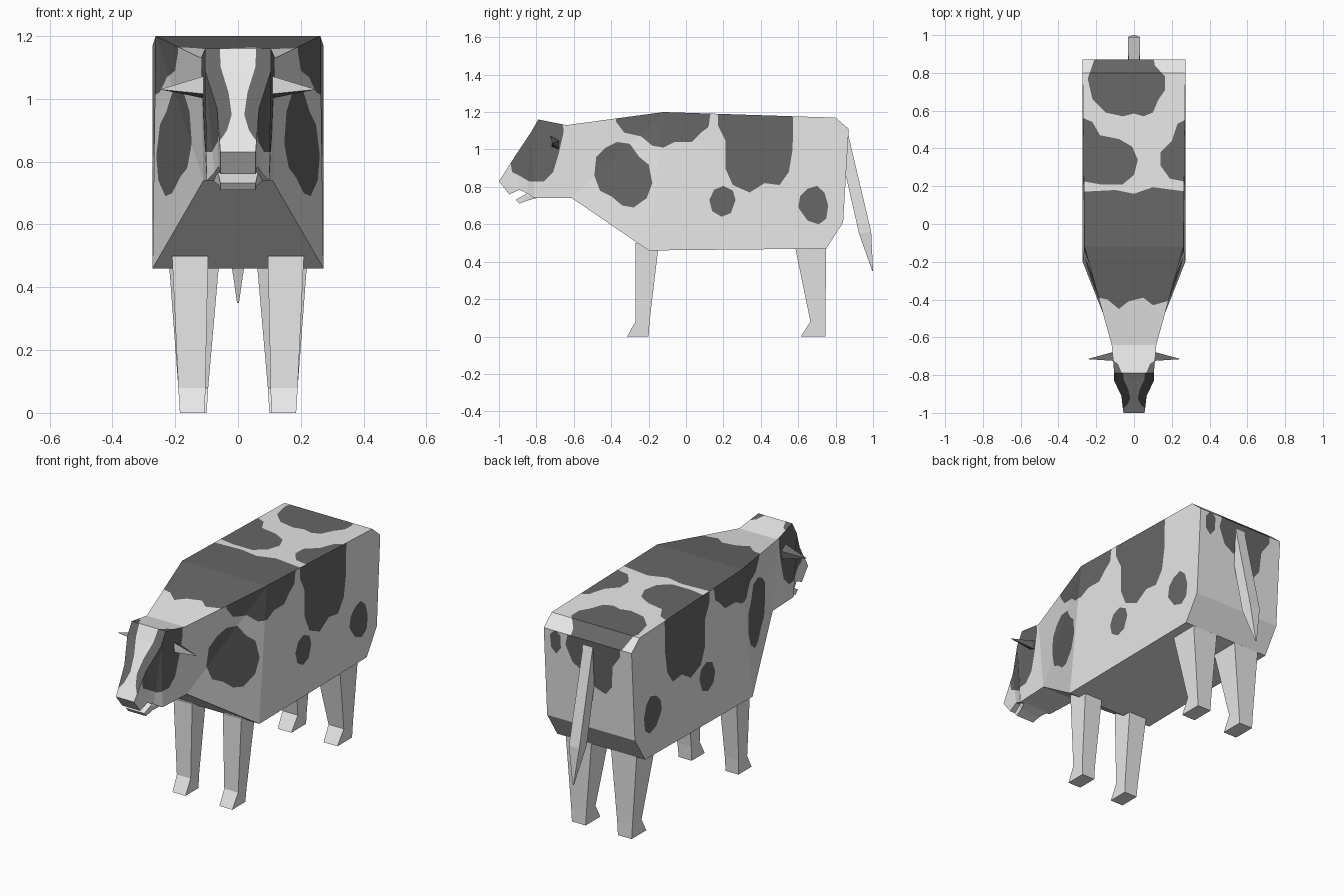
import bpy, bmesh
from mathutils import Vector

if "Cube" in bpy.data.objects:
    bpy.data.objects.remove(bpy.data.objects["Cube"])


def material(name, v):
    m = bpy.data.materials.new(name)
    m.diffuse_color = (v, v, v, 1)
    m.use_nodes = True
    m.node_tree.nodes["Principled BSDF"].inputs["Base Color"].default_value = m.diffuse_color
    return m


WHITE = material("pale hide", 0.8)
DARK = material("dark patch", 0.135)


def loft(rings):
    """Closed skin through rings with equal point counts."""
    bm = bmesh.new()
    loops = [[bm.verts.new(p) for p in r] for r in rings]
    n = len(loops[0])
    for a, b in zip(loops, loops[1:]):
        for i in range(n):
            j = (i + 1) % n
            bm.faces.new((a[i], a[j], b[j], b[i]))
    bm.faces.new(loops[0])
    bm.faces.new(loops[-1])
    bmesh.ops.remove_doubles(bm, verts=bm.verts[:], dist=1e-5)
    bmesh.ops.triangulate(bm, faces=bm.faces[:])
    bmesh.ops.recalc_face_normals(bm, faces=bm.faces[:])
    bm.normal_update()
    return bm


def finish(bm, name):
    me = bpy.data.meshes.new(name)
    bm.to_mesh(me)
    bm.free()
    me.materials.append(WHITE)
    me.materials.append(DARK)
    ob = bpy.data.objects.new(name, me)
    bpy.context.collection.objects.link(ob)
    return ob


def section(ty, tz, tw, by, bz, bw):
    """Four-point cross-section: top edge and bottom edge, half widths."""
    return [(-tw, ty, tz), (tw, ty, tz), (bw, by, bz), (-bw, by, bz)]


def inside(p, poly):
    hit = False
    for a, b in zip(poly, poly[1:] + poly[:1]):
        if (a[1] > p[1]) != (b[1] > p[1]):
            if p[0] < a[0] + (p[1] - a[1]) * (b[0] - a[0]) / (b[1] - a[1]):
                hit = not hit
    return hit


def paint(bm, poly, u, v, facing):
    """Cut a patch outline into the faces that look the given way, colour it."""
    lo = [min(p[k] for p in poly) for k in (0, 1)]
    hi = [max(p[k] for p in poly) for k in (0, 1)]

    def near(f):
        for k, ax in enumerate((u, v)):
            c = [w.co[ax] for w in f.verts]
            if max(c) < lo[k] or min(c) > hi[k]:
                return False
        return facing(f.normal)

    for a, b in zip(poly, poly[1:] + poly[:1]):
        co, no = Vector(), Vector()
        co[u], co[v] = a
        no[u], no[v] = b[1] - a[1], a[0] - b[0]
        faces = [f for f in bm.faces if near(f)]
        geom = set(faces)
        for f in faces:
            geom.update(f.verts)
            geom.update(f.edges)
        bmesh.ops.bisect_plane(bm, geom=list(geom), dist=1e-4,
                               plane_co=co, plane_no=no.normalized())
        bm.normal_update()
    for f in bm.faces:
        if near(f):
            c = f.calc_center_median()
            if inside((c[u], c[v]), poly):
                f.material_index = 1


# body, neck and head in one skin, tail end to nose
body = loft([
    section(0.87, 1.11, 0.272, 0.84, 0.61, 0.272),
    section(0.80, 1.17, 0.272, 0.75, 0.47, 0.272),
    section(-0.12, 1.20, 0.262, -0.20, 0.46, 0.272),
    section(-0.64, 1.13, 0.118, -0.61, 0.74, 0.11),
    section(-0.79, 1.16, 0.105, -0.81, 0.74, 0.10),
    section(-0.83, 1.09, 0.105, -0.85, 0.765, 0.075),
    section(-0.91, 0.97, 0.067, -0.89, 0.785, 0.062),
    section(-1.00, 0.83, 0.056, -0.945, 0.76, 0.056),
])

# patches on both flanks and cheeks (y, z)
flank = [
    [(-.38, 1.25), (-.375, 1.15), (-.33, 1.09), (-.24, 1.07), (-.18, 1.02), (-.12, 1.01),
     (-.06, 1.04), (.03, 1.04), (.08, 1.09), (.12, 1.12), (.14, 1.25)],
    [(.17, 1.25), (.17, 1.13), (.21, 1.05), (.21, .9), (.25, .81), (.34, .77),
     (.42, .82), (.5, .81), (.55, .88), (.57, 1.0), (.575, 1.25)],
    [(-.37, 1.04), (-.3, 1.03), (-.25, .96), (-.2, .92), (-.18, .82), (-.21, .74), (-.28, .69),
     (-.34, .7), (-.4, .75), (-.46, .78), (-.49, .86), (-.48, .96), (-.43, 1.01)],
    [(.2, .805), (.25, .78), (.265, .73), (.24, .66), (.19, .64), (.14, .67), (.125, .73), (.15, .785)],
]
flank.append([(.7, .805), (.74, .77), (.76, .7), (.75, .63), (.71, .6), (.65, .62),
              (.6, .69), (.61, .75), (.65, .79)])
flank.append([(-.93, .88), (-.95, 1.0), (-.85, 1.2), (-.66, 1.2), (-.655, 1.09), (-.68, .98),
              (-.71, .88), (-.76, .83), (-.84, .83), (-.89, .86)])
for poly in flank:
    paint(body, poly, 1, 2, lambda n: abs(n.x) > 0.6)

# patches along the back (x, y)
back = [
    [(-.2, .9), (-.245, .77), (-.22, .66), (-.15, .59), (-.06, .57), (0, .585), (.05, .57),
     (.1, .59), (.13, .66), (.165, .71), (.165, .78), (.11, .84), (.1, .9)],
    [(-.29, .57), (-.22, .54), (-.18, .47), (-.08, .45), (-.01, .41), (.02, .34),
     (0, .26), (-.06, .21), (-.18, .21), (-.29, .23)],
    [(.29, .56), (.23, .53), (.2, .44), (.14, .38), (.14, .31), (.19, .24), (.29, .22)],
    [(-.29, .17), (-.1, .18), (0, .16), (.1, .195), (.29, .17), (.29, -.38), (.17, -.41),
     (.1, -.43), (.05, -.39), (-.03, -.41), (-.08, -.45), (-.14, -.4), (-.29, -.37)],
]
for poly in back:
    paint(body, poly, 0, 1, lambda n: n.z > 0.6 and abs(n.x) <= 0.6)

# patches on the rump (x, z)
rump = [
    [(.12, 1.13), (.14, 1.05), (.1, .96), (.03, .92), (-.04, .85), (-.1, .83),
     (-.14, .88), (-.15, 1.0), (-.2, 1.07), (-.2, 1.13)],
    [(.2, 1.12), (.235, 1.08), (.23, 1.01), (.2, .98), (.17, 1.02), (.17, 1.09)],
]
for poly in rump:
    paint(body, poly, 0, 2, lambda n: n.y > 0.8)

# face patches either side of the pale blaze
for s in (1, -1):
    face = [(.06, 1.2), (.055, 1.1), (.03, 1.02), (.02, .95), (.035, .9), (.055, .87),
            (.08, .87), (.14, .9), (.14, 1.2)]
    crown = [(.06, -.8), (.085, -.74), (.13, -.71), (.13, -.8)]
    paint(body, [(s * x, z) for x, z in face], 0, 2, lambda n: n.y < -0.5 and abs(n.x) <= 0.6)
    paint(body, [(s * x, y) for x, y in crown], 0, 1, lambda n: n.z > 0.6)
finish(body, "body")

# lower jaw
finish(loft([section(-0.80, 0.79, 0.07, -0.80, 0.74, 0.08),
             section(-0.865, 0.757, 0.062, -0.85, 0.726, 0.062),
             section(-0.91, 0.732, 0.056, -0.892, 0.71, 0.056)]), "lower_jaw")

# legs: rings of (front y, back y, inner x, outer x, z), hoof to hip
legs = {
    "front_leg": [(-.315, -.2, .105, .185, 0), (-.27, -.195, .104, .19, .08), (-.27, -.145, .095, .21, .5)],
    "back_leg": [(.615, .745, .10, .185, 0), (.665, .745, .095, .19, .08), (.583, .75, .06, .22, .48)],
}
# ears: base quad (y, z) drawn out to a tip
ear = [(-.725, 1.075), (-.675, 1.05), (-.68, 1.0), (-.72, 1.015)]
for side, s in (("right", 1), ("left", -1)):
    for name, rings in legs.items():
        finish(loft([[(s * a, f, z), (s * b, f, z), (s * b, k, z), (s * a, k, z)]
                     for f, k, a, b, z in rings]), f"{side}_{name}")
    bm = loft([[(s * .10, y, z) for y, z in ear],
               [(s * .245, -.715 + (y + .7) * .02, 1.03 + (z - 1.03) * .02) for y, z in ear]])
    for f in bm.faces:
        f.material_index = 0 if f.normal.y < -0.6 else 1
    finish(bm, f"{side}_ear")

# tail
finish(loft([section(.865, 1.09, .03, .855, .86, .03),
             section(.99, .56, .032, .925, .55, .032),
             section(1.0, .352, .003, .996, .35, .003)]), "tail")
